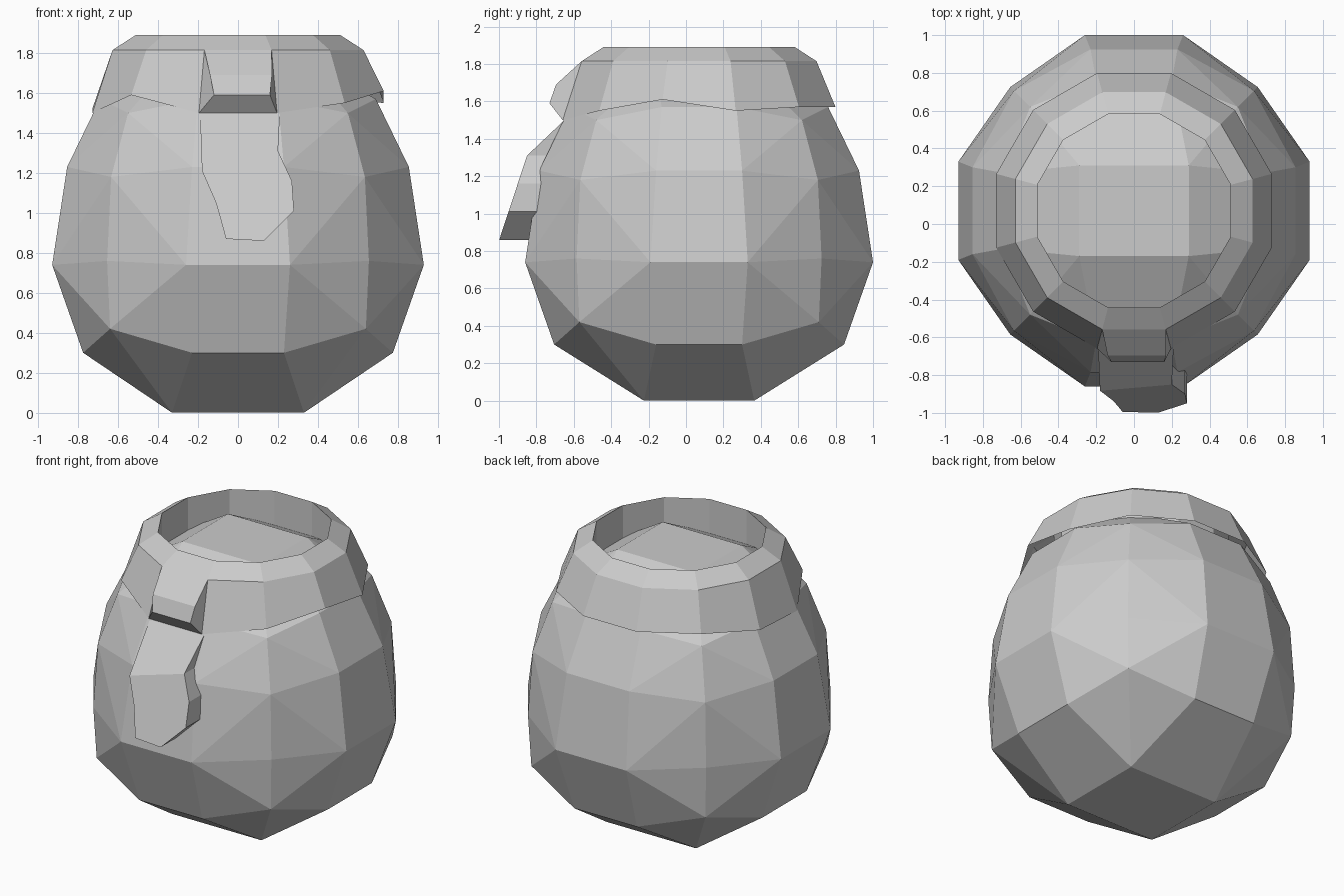
import bpy, bmesh, math

if "Cube" in bpy.data.objects:
    bpy.data.objects.remove(bpy.data.objects["Cube"])

CY = 0.07  # pot axis in y


def make_object(name, bm):
    bmesh.ops.recalc_face_normals(bm, faces=bm.faces)
    me = bpy.data.meshes.new(name)
    bm.to_mesh(me)
    bm.free()
    ob = bpy.data.objects.new(name, me)
    bpy.context.collection.objects.link(ob)
    return ob


# Pot body: rounded cube, 3 x 3 facets per side
# each level: half width and z of side facets, then of the corners
levels = [(0.23, 0.775, 0.30, 0.64, 0.42),
          (0.26, 0.93, 0.74, 0.655, 0.76),
          (0.23, 0.855, 1.23, 0.635, 1.18),
          (0.20, 0.69, 1.57, 0.55, 1.50)]
bm = bmesh.new()
for sx in (-1, 1):
    for sy in (-1, 1):
        pts = [(0.33, 0.295, 0), (0.29, 0.24, 1.80)]
        for a, r, zm, c, zc in levels:
            pts += [(a, r, zm), (r, a, zm), (c, c, zc)]
        for x, y, z in pts:
            bm.verts.new((sx * x, CY + sy * y, z))
bmesh.ops.convex_hull(bm, input=bm.verts)
make_object("pot_body", bm)

# Rim collar: 12-sided flared shell with a wavy lower edge
low_z = [1.55, 1.57, 1.57, 1.57, 1.57, 1.52, 1.50, 1.59, 1.50, 1.50, 1.55, 1.61]
bm = bmesh.new()
rings = []
for r, z in ((0.53, 1.66), (0.53, 1.89), (0.65, 1.815), (0.755, None)):
    ring = []
    for k in range(12):
        t = math.radians(15 + 30 * k)
        ring.append(bm.verts.new((r * math.cos(t), CY + r * math.sin(t),
                                  low_z[k] if z is None else z)))
    rings.append(ring)
for i in range(3):
    for k in range(12):
        if i == 2 and k == 8:
            continue  # front gap for the spill
        n = (k + 1) % 12
        bm.faces.new((rings[i][k], rings[i][n], rings[i + 1][n], rings[i + 1][k]))

# Bulging spill lip in the front gap
rows = [(rings[2][8], rings[2][9])]
for xl, xr, y, z in ((-0.14, 0.17, -0.695, 1.69), (-0.12, 0.16, -0.73, 1.59)):
    rows.append((bm.verts.new((xl, y, z)), bm.verts.new((xr, y, z))))
rows.append((rings[3][8], rings[3][9]))
for a, b in zip(rows, rows[1:]):
    bm.faces.new((a[0], a[1], b[1], b[0]))
for s in (0, 1):
    bm.faces.new([row[s] for row in rows])
make_object("rim_collar", bm)

# Drip running down the front: left and right outline points (x, z)
outline = [((-0.19, 1.50), (0.21, 1.50)), ((-0.18, 1.21), (0.20, 1.31)),
           ((-0.11, 1.05), (0.27, 1.16)), ((-0.09, 0.98), (0.28, 1.01)),
           ((-0.06, 0.87), (0.13, 0.86))]


def front_y(z):
    return -0.65 if z > 1.4 else -0.85 - (1.31 - z) * 0.33


bm = bmesh.new()
sections = []
for (xl, zl), (xr, zr) in outline:
    depth = 0.05 if zl > 1.4 else 0.18
    sections.append([bm.verts.new(p) for p in (
        (xl, front_y(zl), zl), (xr, front_y(zr), zr),
        (xr, front_y(zr) + depth, zr), (xl, front_y(zl) + depth, zl))])
for a, b in zip(sections, sections[1:]):
    for k in range(4):
        n = (k + 1) % 4
        bm.faces.new((a[k], a[n], b[n], b[k]))
bm.faces.new(sections[0])
bm.faces.new(sections[-1])
make_object("drip", bm)
